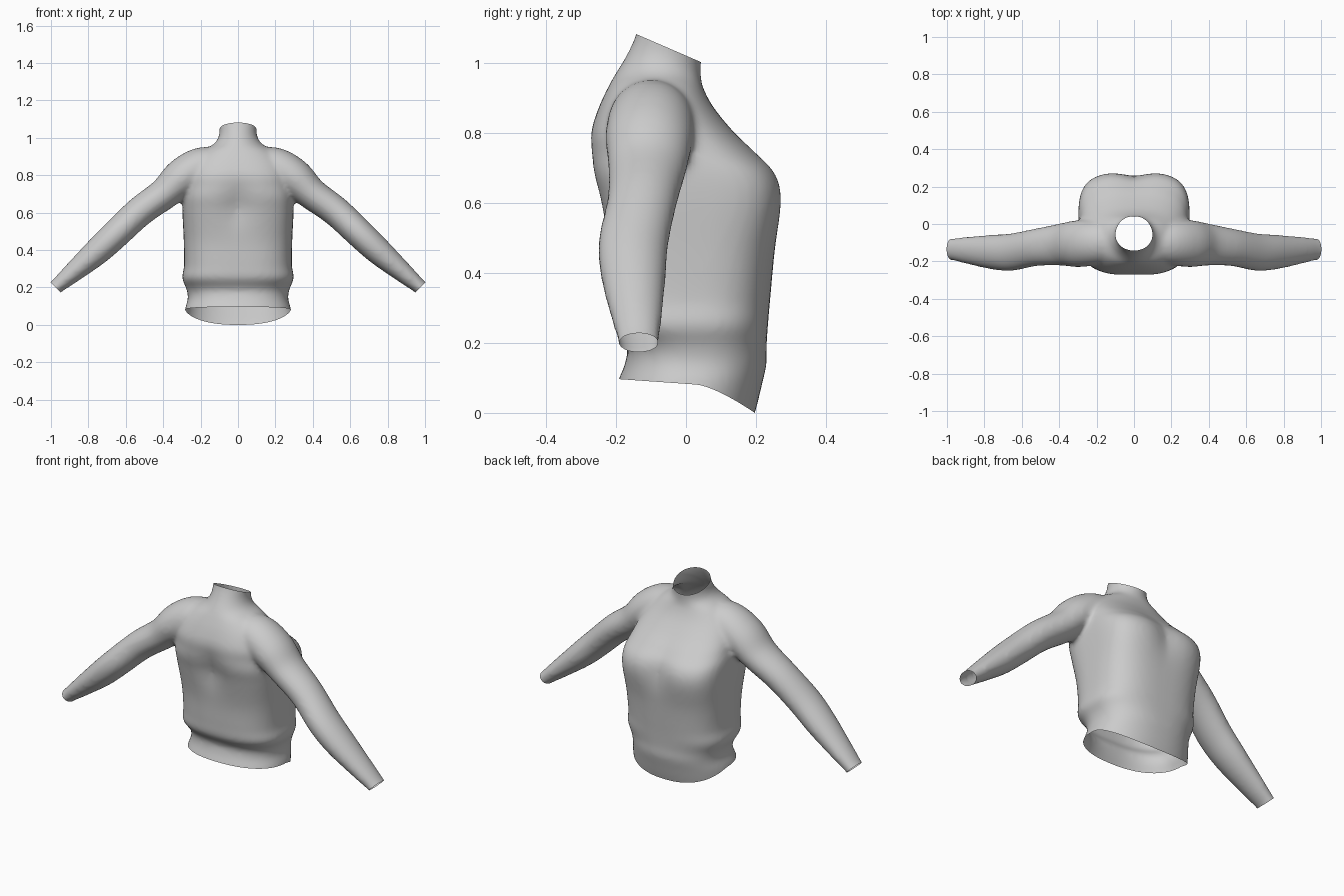
import bpy, bmesh
from math import cos, sin, pi, exp
from mathutils import Vector

if "Cube" in bpy.data.objects:
    bpy.data.objects.remove(bpy.data.objects["Cube"])

SIDES = 64


def spline_rows(rows, steps=5):
    """Smooth interpolation between the key cross-sections."""
    out = []
    for i in range(len(rows) - 1):
        quad = [rows[max(i - 1, 0)], rows[i], rows[i + 1], rows[min(i + 2, len(rows) - 1)]]
        for s in range(steps):
            t = s / steps
            out.append([b + t / 2 * (c - a + t * (2*a - 5*b + 4*c - d + t * (3*(b - c) + d - a)))
                        for a, b, c, d in zip(*quad)])
    return out + [list(rows[-1])]


def loft(bm, rings):
    """Closed tube through a list of point rings."""
    loops = [[bm.verts.new(p) for p in ring] for ring in rings]
    for a, b in zip(loops, loops[1:]):
        for i in range(SIDES):
            j = (i + 1) % SIDES
            bm.faces.new((a[i], a[j], b[j], b[i]))
    bm.faces.new(loops[0][::-1])
    bm.faces.new(loops[-1])


def signed_power(v, p):
    return (abs(v) ** p) * (1 if v >= 0 else -1)


def torso_ring(z, w, back, chest, n):
    mid, depth = (back + chest) / 2, (chest - back) / 2
    ring = []
    for i in range(SIDES):
        a = 2 * pi * i / SIDES
        x = w * signed_power(cos(a), 2 / n)
        s = signed_power(sin(a), 2 / n)
        # shallow hollow down the middle of the chest and the spine
        hollow = 0.025 * exp(-(x / 0.07) ** 2) * exp(-((z - 0.64) / 0.11) ** 2)
        ring.append(Vector((x, mid + s * (depth - hollow), z)))
    return ring


def sleeve_rings(rows, side):
    rings = []
    for k, (x, z, y, ry, rn) in enumerate(rows):
        p, q = rows[max(k - 1, 0)], rows[min(k + 1, len(rows) - 1)]
        along = Vector((q[0] - p[0], 0, q[1] - p[1])).normalized()
        normal = Vector((-along.z, 0, along.x))
        ring = []
        for i in range(SIDES):
            a = 2 * pi * i / SIDES
            v = Vector((x, y, z)) + normal * (rn * cos(a)) + Vector((0, ry * sin(a), 0))
            ring.append(Vector((v.x * side, v.y, v.z)))
        rings.append(ring)
    return rings


# torso and collar: height, half width, back, chest, squareness
TORSO = [
    (-0.1, 0.29, -0.23, 0.165, 2.3),
    (0.0, 0.29, -0.22, 0.197, 2.3),
    (0.08, 0.284, -0.198, 0.217, 2.3),
    (0.14, 0.268, -0.174, 0.23, 2.4),
    (0.19, 0.275, -0.17, 0.23, 2.5),
    (0.25, 0.298, -0.207, 0.234, 2.7),
    (0.32, 0.288, -0.213, 0.24, 2.8),
    (0.45, 0.29, -0.22, 0.253, 3.0),
    (0.6, 0.297, -0.246, 0.276, 3.4),
    (0.68, 0.297, -0.266, 0.26, 3.4),
    (0.74, 0.29, -0.273, 0.205, 3.0),
    (0.8, 0.28, -0.273, 0.14, 2.8),
    (0.87, 0.25, -0.25, 0.08, 2.5),
    (0.93, 0.19, -0.222, 0.048, 2.3),
    (0.97, 0.125, -0.2, 0.042, 2.0),
    (1.02, 0.1, -0.17, 0.045, 2.0),
    (1.08, 0.102, -0.143, 0.05, 2.0),
    (1.15, 0.105, -0.13, 0.055, 2.0),
]

# sleeve: centre x, z, y, then radius along y and across
SLEEVE = [
    (0.1, 0.86, -0.1, 0.1, 0.09),
    (0.2, 0.84, -0.1, 0.12, 0.107),
    (0.3, 0.785, -0.105, 0.125, 0.103),
    (0.395, 0.7, -0.11, 0.112, 0.085),
    (0.525, 0.605, -0.125, 0.1, 0.08),
    (0.653, 0.485, -0.15, 0.1, 0.077),
    (0.76, 0.385, -0.15, 0.092, 0.071),
    (0.905, 0.26, -0.14, 0.07, 0.05),
    (0.975, 0.2, -0.135, 0.058, 0.039),
    (1.04, 0.14, -0.135, 0.058, 0.039),
]

bm = bmesh.new()
loft(bm, [torso_ring(*r) for r in spline_rows(TORSO)])
sleeve = spline_rows(SLEEVE)
for side in (1, -1):
    loft(bm, sleeve_rings(sleeve, side))
bmesh.ops.recalc_face_normals(bm, faces=bm.faces)
mesh = bpy.data.meshes.new("sweater_solid")
bm.to_mesh(mesh)
bm.free()

# blend torso and sleeves into one skin
solid = bpy.data.objects.new("sweater_solid", mesh)
bpy.context.collection.objects.link(solid)
remesh = solid.modifiers.new("blend", 'REMESH')
remesh.mode = 'VOXEL'
remesh.voxel_size = 0.012
relax = solid.modifiers.new("relax", 'SMOOTH')
relax.factor = 0.5
relax.iterations = 8
graph = bpy.context.evaluated_depsgraph_get()
skin = bpy.data.meshes.new_from_object(solid.evaluated_get(graph))
bpy.data.objects.remove(solid)


def hem_height(y):
    if y < 0.03:
        return 0.08 + 0.07 * (0.03 - y)
    return 0.08 - 0.08 * ((y - 0.03) / 0.165) ** 1.4


def trim(bm, point, normal):
    bmesh.ops.bisect_plane(bm, geom=bm.verts[:] + bm.edges[:] + bm.faces[:],
                           plane_co=point, plane_no=normal, clear_outer=True)


# open the neck, the cuffs and the curved hem
bm = bmesh.new()
bm.from_mesh(skin)
trim(bm, (0, -0.14, 1.08), (0, 0.08, 0.185))
for side in (1, -1):
    trim(bm, (0.975 * side, 0, 0.2), (side, 0, -1))
for v in bm.verts:
    v.co.z -= hem_height(v.co.y)
trim(bm, (0, 0, 0), (0, 0, -1))
for v in bm.verts:
    v.co.z += hem_height(v.co.y)
low = min(v.co.z for v in bm.verts)
for v in bm.verts:
    v.co.z -= low
bm.to_mesh(skin)
bm.free()

# plain knit colour
knit = bpy.data.materials.new("grey_knit")
knit.use_nodes = True
colour = (0.6, 0.6, 0.6, 1)
knit.diffuse_color = colour
knit.node_tree.nodes["Principled BSDF"].inputs["Base Color"].default_value = colour
skin.materials.clear()
skin.materials.append(knit)

skin.name = "sweater"
sweater = bpy.data.objects.new("sweater", skin)
bpy.context.collection.objects.link(sweater)
bpy.ops.object.select_all(action='DESELECT')
sweater.select_set(True)
bpy.context.view_layer.objects.active = sweater
bpy.ops.object.shade_smooth()
